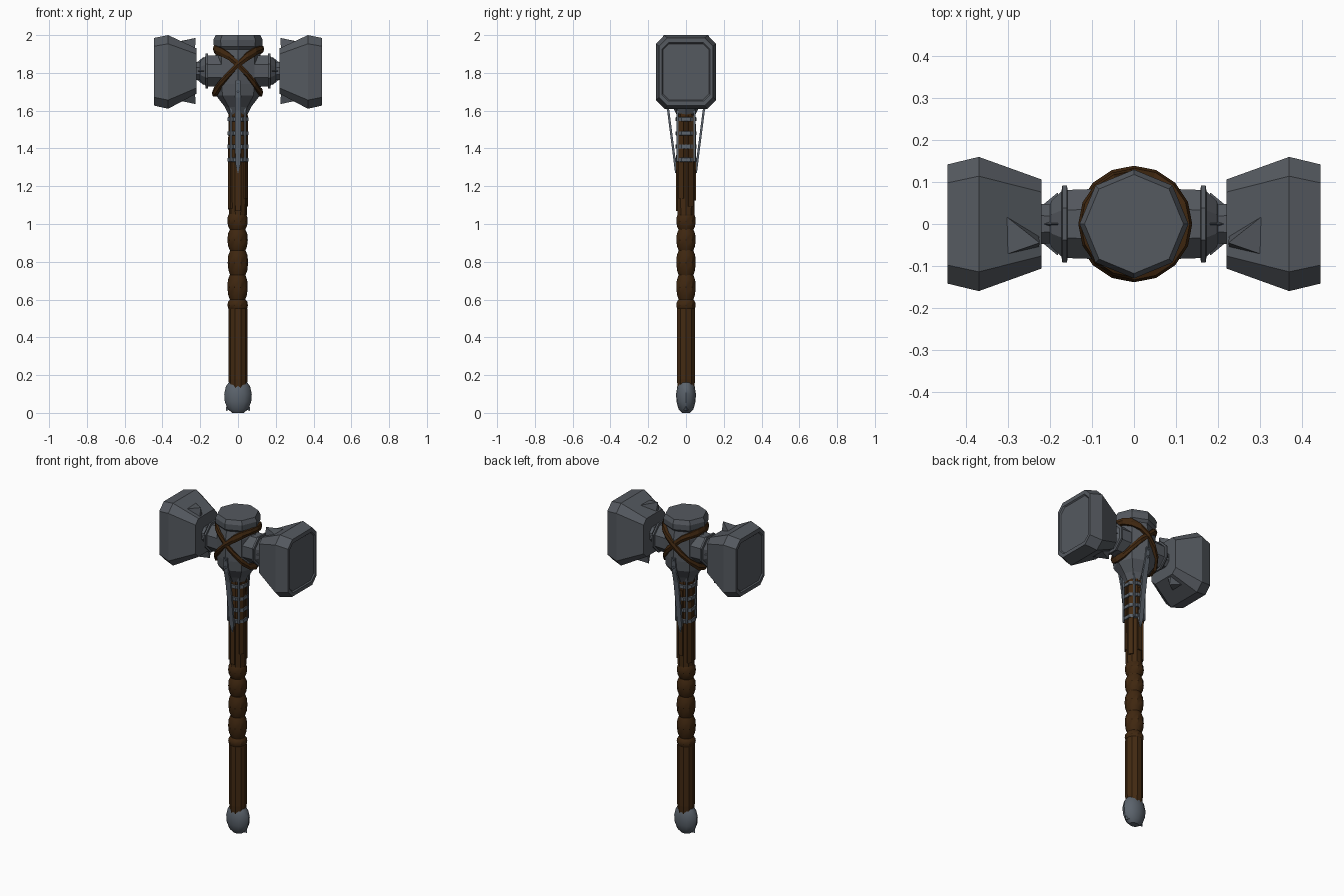
import bpy, bmesh, random
from math import sin, cos, pi, tau
from mathutils import Vector

random.seed(4)
cube = bpy.data.objects.get("Cube")
if cube:
    bpy.data.objects.remove(cube, do_unlink=True)


def material(name, rgb):
    m = bpy.data.materials.new(name)
    m.use_nodes = True
    m.diffuse_color = (*rgb, 1)
    m.node_tree.nodes["Principled BSDF"].inputs["Base Color"].default_value = (*rgb, 1)
    return m


IRON = material("dark iron", (0.09, 0.1, 0.115))
STEEL = material("blue steel", (0.105, 0.125, 0.15))
LEATHER = material("brown leather", (0.05, 0.02, 0.005))
WOOD = material("brown wood", (0.056, 0.023, 0.006))


def finish(bm, name, mat, smooth=False):
    bmesh.ops.recalc_face_normals(bm, faces=bm.faces[:])
    me = bpy.data.meshes.new(name)
    bm.to_mesh(me)
    bm.free()
    me.materials.append(mat)
    ob = bpy.data.objects.new(name, me)
    bpy.context.collection.objects.link(ob)
    if smooth:
        bpy.ops.object.select_all(action='DESELECT')
        ob.select_set(True)
        bpy.context.view_layer.objects.active = ob
        bpy.ops.object.shade_smooth_by_angle(angle=0.6)
    return ob


def loft(name, rings, mat, closed=False, smooth=False):
    """Skin a list of equal-length point rings, capped or closed into a loop."""
    bm = bmesh.new()
    vs = [[bm.verts.new(p) for p in r] for r in rings]
    n = len(vs[0])
    pairs = list(zip(vs, vs[1:]))
    if closed:
        pairs.append((vs[-1], vs[0]))
    else:
        bm.faces.new(vs[0])
        bm.faces.new(vs[-1])
    for a, b in pairs:
        for i in range(n):
            j = (i + 1) % n
            bm.faces.new((a[i], a[j], b[j], b[i]))
    return finish(bm, name, mat, smooth)


def lathe(name, profile, n, mat, phase=0.0, squash=1.0, smooth=False):
    """Turn (radius, height) pairs around z."""
    rings = [[(r * cos(phase + tau * i / n), squash * r * sin(phase + tau * i / n), z)
              for i in range(n)] for r, z in profile]
    return loft(name, rings, mat, smooth=smooth)


def hull(name, pts, mat):
    bm = bmesh.new()
    for p in pts:
        bm.verts.new(p)
    bmesh.ops.convex_hull(bm, input=bm.verts[:])
    return finish(bm, name, mat)


def octagon(x, hy, lo, hi, c):
    """Chamfered rectangle across x."""
    return [(x, y, z) for y, z in (
        (hy, lo + c), (hy, hi - c), (hy - c, hi), (c - hy, hi),
        (-hy, hi - c), (-hy, lo + c), (c - hy, lo), (hy - c, lo))]


# Handle: shaft, bulging grip wraps and raised wood slats
lathe("shaft", [(.045, .1), (.05, .18), (.05, .55), (.04, .58), (.04, 1.02),
                (.047, 1.05), (.049, 1.3), (.05, 1.62)], 10, WOOD)
edges = (.54, .6, .73, .86, .97, 1.06)
for k, (a, b) in enumerate(zip(edges, edges[1:])):
    shape = ((.041, 0), (.05, .2), (.054, .5), (.051, .8), (.041, 1))
    wrap = lathe(f"grip_wrap_{k + 1}", [(r, a + (b - a) * t) for r, t in shape],
                 10, LEATHER, smooth=True)
    wrap.location.x = random.uniform(-.003, .003)
for k in range(6):
    a = tau * (k + .5) / 6
    out, side = Vector((cos(a), sin(a), 0)), Vector((-sin(a), cos(a), 0))
    lo, hi = random.uniform(1.06, 1.14), random.uniform(1.3, 1.6)
    hull(f"wood_slat_{k + 1}", [out * r + side * w + Vector((0, 0, z))
         for r in (.04, .053) for w in (-.014, .014) for z in (lo, hi)], WOOD)

# Pommel with small claws
lathe("pommel", [(.05, .16), (.064, .14), (.073, .1), (.07, .06), (.055, .02), (.03, 0)],
      12, STEEL, squash=.72, smooth=True)
for s in (-1, 1):
    hull("pommel_claw_left" if s > 0 else "pommel_claw_right",
         [(s * .064, 0, .01), (s * .035, -.02, .02), (s * .035, .02, .02), (s * .06, 0, .06)], STEEL)

# Metal bands and bars below the head
for k, z in enumerate((1.34, 1.41, 1.48, 1.555)):
    lathe(f"handle_band_{k + 1}", [(.05, z - .012), (.059, z - .01), (.059, z + .01), (.05, z + .012)],
          8, STEEL, phase=pi / 8)
for side, s in (("front", -1), ("back", 1)):
    path = ((1.76, .127, .012), (1.67, .118, .015), (1.6, .1, .017), (1.32, .064, .014), (1.27, .058, .001))
    loft(f"{side}_brace", [[(-w, s * y, z), (w, s * y, z), (w, s * (y - .012), z), (-w, s * (y - .012), z)]
                           for z, y, w in path], STEEL)
    for k, z in enumerate((1.7, 1.75)):
        hull(f"{side}_rivet_{k + 1}", [(dx, s * y, z + dz) for y in (.115, .133)
             for dx, dz in ((.009, 0), (0, .009), (-.009, 0), (0, -.009))], STEEL)
    for t in (-1, 1):
        hull(f"{side}_bar_{'left' if t > 0 else 'right'}",
             [(t * x, s * y, z) for x in (.032, .042) for y in (.04, .05) for z in (1.33, 1.62)], STEEL)

# Central hub
lathe("hub", [(.05, 1.58), (.07, 1.62), (.116, 1.68), (.122, 1.74), (.122, 1.88), (.113, 1.925),
              (.128, 1.94), (.13, 1.975), (.118, 2.0)], 8, IRON)

# Crossed leather straps around the hub
for name, s in (("strap_falling", -1), ("strap_rising", 1)):
    rings = []
    for i in range(16):
        a = tau * i / 16
        z = 1.81 + s * .115 * cos(a) + .035 * sin(a) ** 2 + random.uniform(-.004, .004)
        w = .019 + random.uniform(-.003, .004)
        o = .136 + .003 * s
        rings.append([(r * cos(a), r * sin(a), z + h) for r, h in
                      ((.115, -w), (o - .006, -w), (o, 0), (o - .006, w), (.115, w))])
    loft(name, rings, LEATHER, closed=True)

# Mirrored arms and hammer heads
for side, s in (("left", 1), ("right", -1)):
    arm = lathe(f"{side}_arm", [(.092, .05), (.088, .158), (.099, .16), (.099, .171), (.084, .173),
                                (.06, .197), (.05, .2), (.055, .25)], 8, IRON, phase=pi / 8)
    arm.rotation_euler.y = s * pi / 2
    arm.location.z = 1.81
    for k in range(4):
        a = tau * k / 4
        u, v = Vector((0, cos(a), sin(a))), Vector((0, -sin(a), cos(a)))
        c = Vector((s * .2, 0, 1.81))
        e = Vector((s * .018, 0, 0))
        hull(f"{side}_arm_claw_{k + 1}", [c + u * .075 - e, c + u * .045 + e,
             c + u * .045 - e * 1.5 + v * .014, c + u * .045 - e * 1.5 - v * .014], IRON)
    loft(f"{side}_hammer_head", [octagon(s * x, *d) for x, *d in (
        (.22, .106, 1.69, 1.93, .03), (.37, .16, 1.61, 2.0, .046),
        (.445, .142, 1.627, 1.985, .044), (.445, .127, 1.65, 1.96, .034),
        (.438, .121, 1.656, 1.954, .032))], IRON)
    for place, t in (("top", 1), ("bottom", -1)):
        mid = 1.81
        hull(f"{side}_{place}_spike", [(s * x, t * y, mid + t * h) for x, y, h in (
            (.225, -.045, .175), (.32, .03, .155), (.312, -.075, .155),
            (.228, -.06, .09), (.228, -.02, .09))], IRON)
